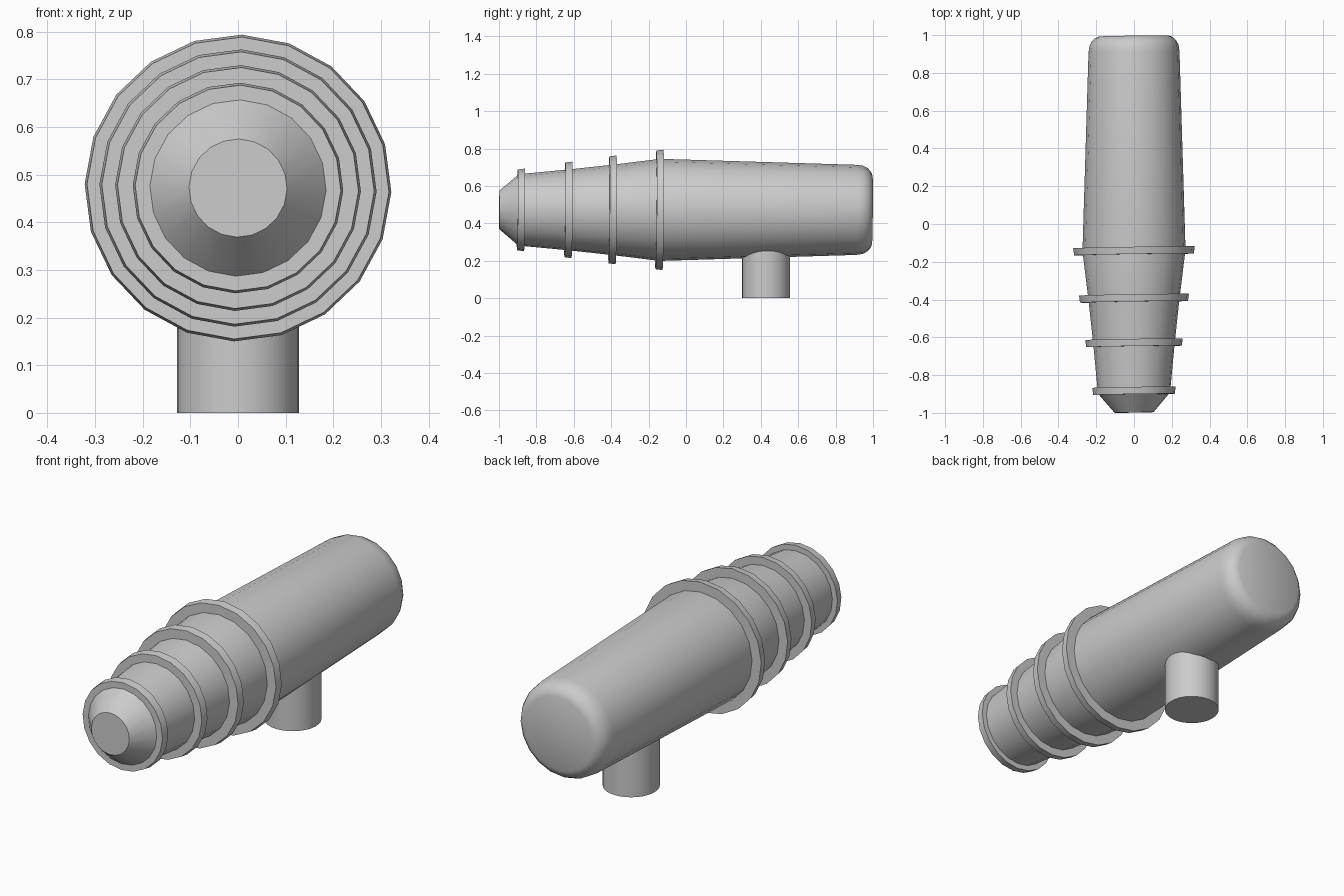
import bpy, bmesh, math

if "Cube" in bpy.data.objects:
    bpy.data.objects.remove(bpy.data.objects["Cube"])

SIDES, AXIS_Z = 20, 0.472


def finish(bm, name):
    bmesh.ops.recalc_face_normals(bm, faces=bm.faces)
    mesh = bpy.data.meshes.new(name)
    bm.to_mesh(mesh)
    bm.free()
    obj = bpy.data.objects.new(name, mesh)
    bpy.context.collection.objects.link(obj)
    bpy.ops.object.select_all(action='DESELECT')
    obj.select_set(True)
    bpy.context.view_layer.objects.active = obj
    bpy.ops.object.shade_smooth_by_angle(angle=math.radians(25))
    return obj


def lathe(name, profile, capped=False):
    """Turn (y, radius) points round the barrel axis, sections slightly skewed."""
    bm = bmesh.new()
    loops = []
    for y, r in profile:
        loop = []
        for i in range(SIDES):
            a = 2 * math.pi * i / SIDES - math.radians(1.5)
            x, z = r * math.cos(a), r * math.sin(a)
            loop.append(bm.verts.new((x, y + 0.016 * x + 0.008 * z, AXIS_Z + z)))
        loops.append(loop)
    for a, b in zip(loops, loops[1:]):
        for i in range(SIDES):
            j = (i + 1) % SIDES
            bm.faces.new((a[i], a[j], b[j], b[i]))
    if capped:
        bm.faces.new(loops[0])
        bm.faces.new(loops[-1])
    return finish(bm, name)


# Tapered barrel with conical nose and rounded rear
lathe("barrel", [(-0.998, 0.103), (-0.895, 0.191), (-0.63, 0.216), (-0.39, 0.242),
                 (-0.14, 0.273), (0.91, 0.241), (0.945, 0.236), (0.97, 0.223),
                 (0.987, 0.205), (0.996, 0.183)], capped=True)

# Raised collars along the front half
collars = [(-0.883, 0.221, 0.18), (-0.629, 0.258, 0.205),
           (-0.393, 0.291, 0.23), (-0.142, 0.322, 0.262)]
for n, (y, r, inner) in enumerate(collars, 1):
    lathe(f"collar_{n}", [(y - 0.019, inner), (y - 0.019, r - 0.005),
                          (y + 0.019, r), (y + 0.019, inner)])

# Round stem under the rear half
bm = bmesh.new()
bmesh.ops.create_cone(bm, cap_ends=True, segments=32, radius1=0.128, radius2=0.128, depth=0.27)
bmesh.ops.translate(bm, verts=bm.verts, vec=(0, 0.428, 0.135))
finish(bm, "stem")
